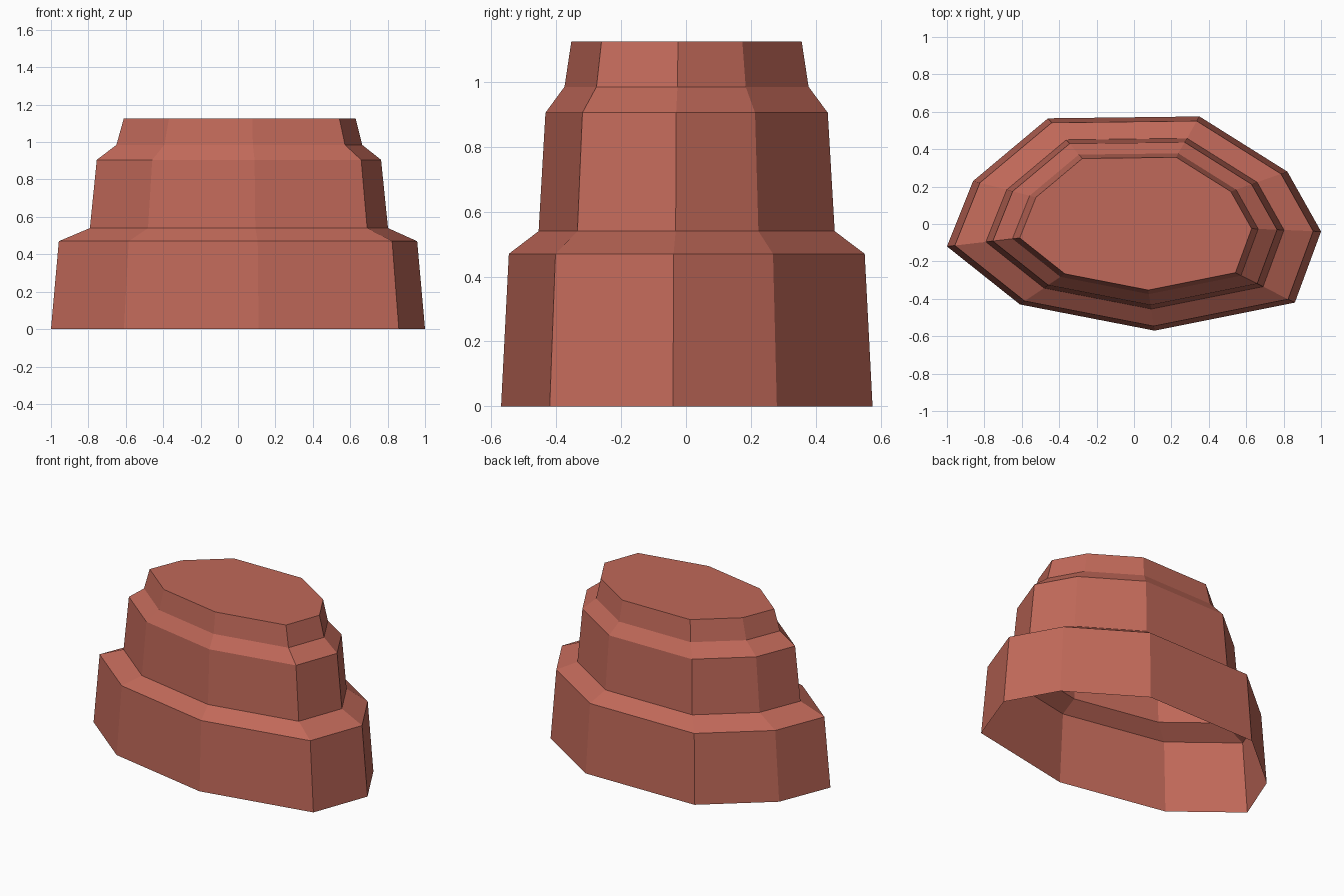
import bpy, bmesh

cube = bpy.data.objects.get("Cube")
if cube:
    bpy.data.objects.remove(cube, do_unlink=True)

# Terracotta colour
clay = bpy.data.materials.new("terracotta")
clay.use_nodes = True
colour = (0.53, 0.14, 0.10, 1.0)
clay.diffuse_color = colour
clay.node_tree.nodes["Principled BSDF"].inputs["Base Color"].default_value = colour

# Nine-sided footprint, counter-clockwise from the left tip
outline = [(-1.0, -0.12), (-0.61, -0.43), (0.11, -0.57), (0.86, -0.42), (1.0, -0.04),
           (0.82, 0.28), (0.35, 0.575), (-0.46, 0.565), (-0.86, 0.23)]

# Height, scale and sideways drift of each ring
rings = [(0.0, 1.0, 0.0), (0.47, 0.958, 0.0), (0.54, 0.797, 0.005),
         (0.905, 0.76, 0.005), (0.985, 0.657, 0.007), (1.125, 0.62, 0.009)]

# Stepped shell: sloping walls and ledges, flat cap, open underneath
bm = bmesh.new()
loops = [[bm.verts.new((x * s + dx, y * s, z)) for x, y in outline] for z, s, dx in rings]
for low, high in zip(loops, loops[1:]):
    for i in range(len(outline)):
        j = (i + 1) % len(outline)
        bm.faces.new((low[i], low[j], high[j], high[i]))
bm.faces.new(loops[-1])

mesh = bpy.data.meshes.new("stepped_mesa")
bm.to_mesh(mesh)
bm.free()
mesh.materials.append(clay)
mesa = bpy.data.objects.new("stepped_mesa", mesh)
bpy.context.collection.objects.link(mesa)
